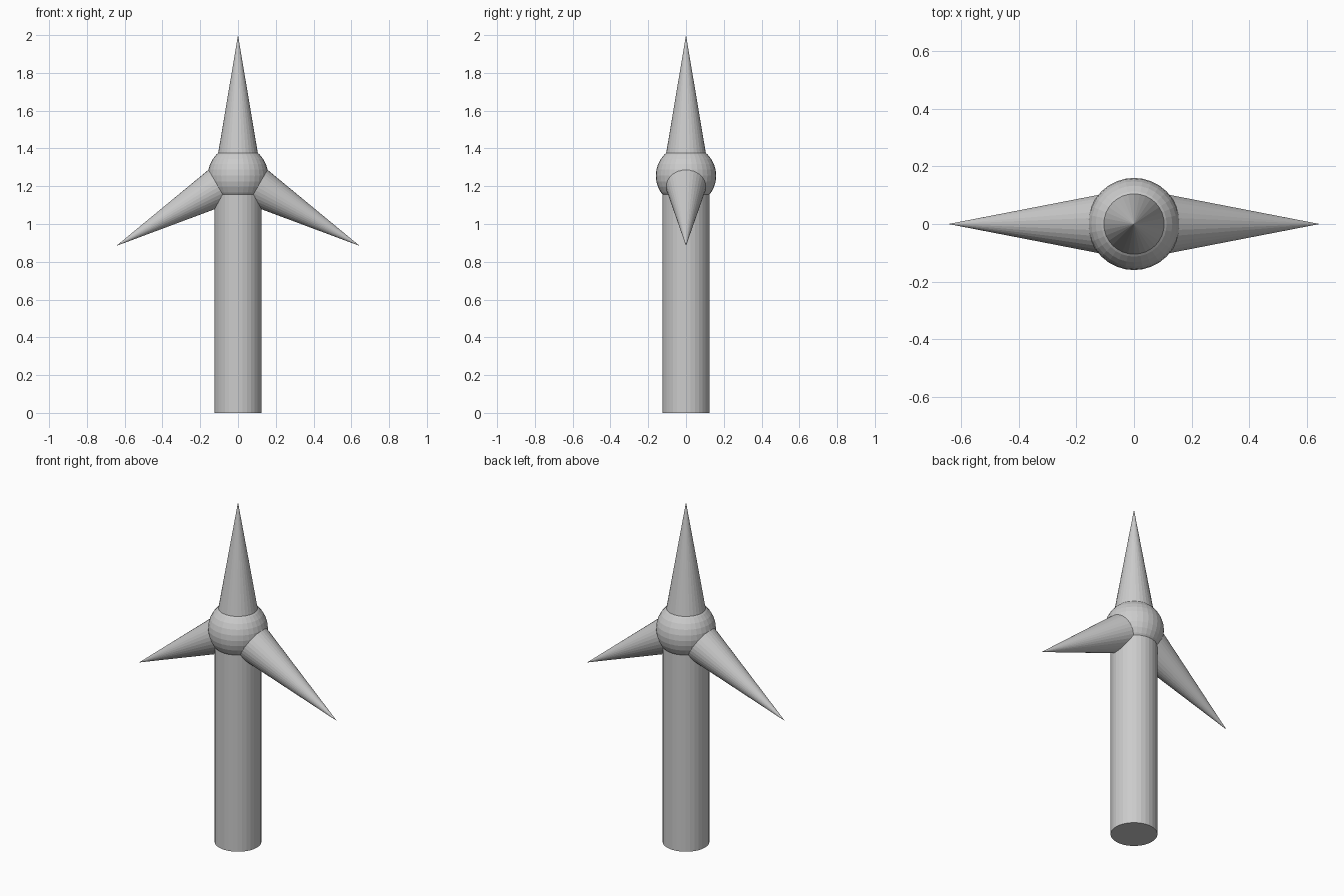
import bpy
from math import radians, sin, cos

if "Cube" in bpy.data.objects:
    bpy.data.objects.remove(bpy.data.objects["Cube"])

HUB_Z = 1.256
BLADE_LEN = 2 - HUB_Z
RADIUS = 0.125

# Tower, ending inside the hub
bpy.ops.mesh.primitive_cylinder_add(vertices=32, radius=RADIUS, depth=HUB_Z,
                                    location=(0, 0, HUB_Z / 2))
bpy.context.object.name = "tower"

# Faceted ball hub
bpy.ops.mesh.primitive_uv_sphere_add(segments=32, ring_count=16, radius=0.16,
                                     location=(0, 0, HUB_Z))
bpy.context.object.name = "hub"

# Three conical blades, 120 degrees apart around the y axis
for i in range(3):
    a = radians(120 * i)
    d = BLADE_LEN / 2
    bpy.ops.mesh.primitive_cone_add(vertices=32, radius1=RADIUS, radius2=0,
                                    depth=BLADE_LEN,
                                    location=(d * sin(a), 0, HUB_Z + d * cos(a)),
                                    rotation=(0, a, 0))
    bpy.context.object.name = f"blade_{i + 1}"
